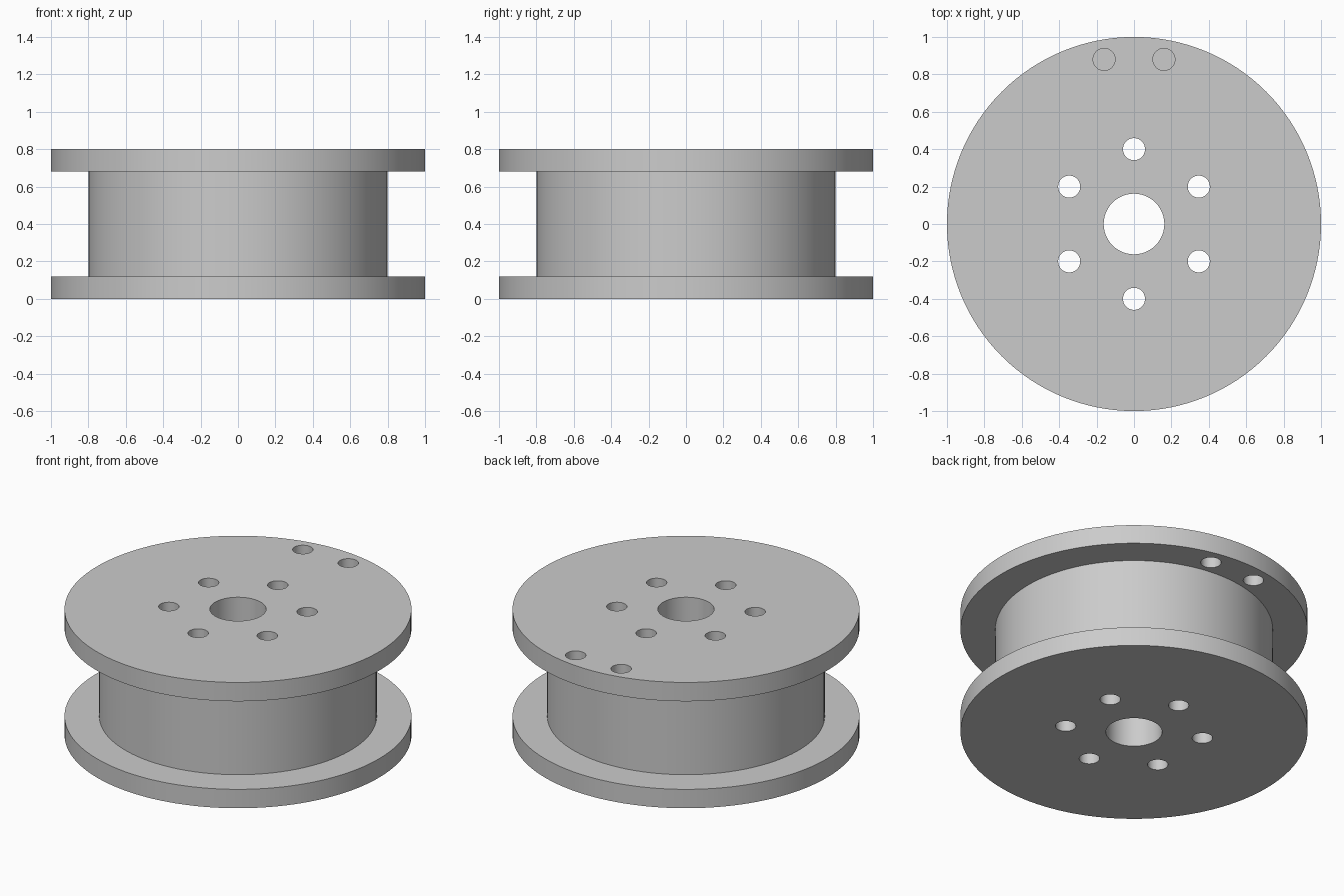
import bpy
import bmesh
from math import cos, sin, radians, tau
from mathutils import Vector

default = bpy.data.objects.get("Cube")
if default:
    bpy.data.objects.remove(default, do_unlink=True)

# Main sizes
HEIGHT = 0.8
FLANGE = 0.12
RIM_R, DRUM_R, BORE_R = 1.0, 0.8, 0.162
HOLE_R, BOLT_CIRCLE = 0.059, 0.4
SEGMENTS = 128

# Single plain material
grey = bpy.data.materials.new("plain_grey")
grey.use_nodes = True
colour = (0.6, 0.6, 0.6, 1)
grey.diffuse_color = colour
grey.node_tree.nodes["Principled BSDF"].inputs["Base Color"].default_value = colour


def add_object(name, bm):
    bmesh.ops.recalc_face_normals(bm, faces=bm.faces)
    mesh = bpy.data.meshes.new(name)
    bm.to_mesh(mesh)
    bm.free()
    mesh.materials.append(grey)
    obj = bpy.data.objects.new(name, mesh)
    bpy.context.collection.objects.link(obj)
    return obj


def lathe(name, profile):
    """Turn a closed (radius, height) profile around the z axis."""
    bm = bmesh.new()
    rings = []
    for i in range(SEGMENTS):
        a = tau * i / SEGMENTS
        rings.append([bm.verts.new((r * cos(a), r * sin(a), z)) for r, z in profile])
    n = len(profile)
    for i, ring in enumerate(rings):
        after = rings[(i + 1) % SEGMENTS]
        for j in range(n):
            k = (j + 1) % n
            bm.faces.new((ring[j], after[j], after[k], ring[k]))
    return add_object(name, bm)


def drill(bm, x, y, bottom, top):
    """Add one hole-sized cylinder to the cutter mesh."""
    made = bmesh.ops.create_cone(bm, cap_ends=True, segments=48, radius1=HOLE_R,
                                 radius2=HOLE_R, depth=top - bottom)
    bmesh.ops.translate(bm, verts=made["verts"], vec=Vector((x, y, (bottom + top) / 2)))


# Spool body: two flanges, drum and centre bore
upper = HEIGHT - FLANGE
spool = lathe("spool_body", [
    (BORE_R, 0), (RIM_R, 0), (RIM_R, FLANGE), (DRUM_R, FLANGE),
    (DRUM_R, upper), (RIM_R, upper), (RIM_R, HEIGHT), (BORE_R, HEIGHT)])

# Six bolt holes through the whole spool
holes = bmesh.new()
for i in range(6):
    a = radians(30 + 60 * i)
    drill(holes, BOLT_CIRCLE * cos(a), BOLT_CIRCLE * sin(a), -0.1, HEIGHT + 0.1)

# Two cable holes through the upper flange at the back
for side in (-1, 1):
    drill(holes, side * 0.16, 0.88, upper - 0.1, HEIGHT + 0.1)
cutter = add_object("hole_cutter", holes)
cutter.hide_render = True

# Cut the holes, bake the result and drop the cutter
cut = spool.modifiers.new("holes", "BOOLEAN")
cut.operation = "DIFFERENCE"
cut.solver = "EXACT"
cut.object = cutter
bpy.context.view_layer.update()
evaluated = spool.evaluated_get(bpy.context.evaluated_depsgraph_get())
finished = bpy.data.meshes.new_from_object(evaluated)
spool.modifiers.clear()
spool.data = finished
bpy.data.objects.remove(cutter, do_unlink=True)

# Smooth round walls, crisp rims
bpy.ops.object.select_all(action="DESELECT")
spool.select_set(True)
bpy.context.view_layer.objects.active = spool
bpy.ops.object.shade_smooth_by_angle(angle=radians(30))
